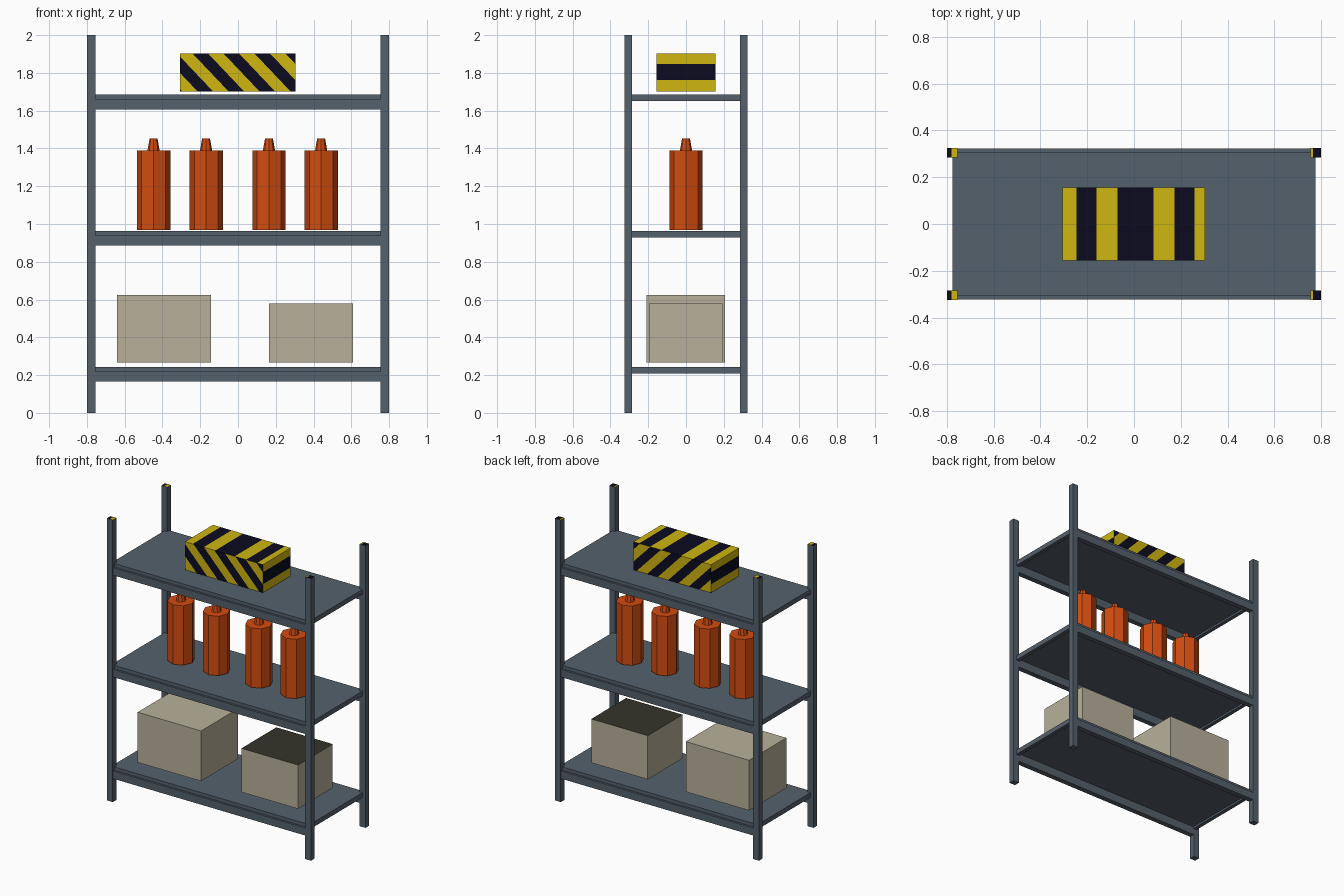
import bpy, bmesh, math
from mathutils import Vector

if "Cube" in bpy.data.objects:
    bpy.data.objects.remove(bpy.data.objects["Cube"])


def material(name, hex_colour):
    m = bpy.data.materials.new(name)
    lin = []
    for i in (0, 2, 4):
        c = int(hex_colour[i:i + 2], 16) / 255
        lin.append(c / 12.92 if c <= 0.04045 else ((c + 0.055) / 1.055) ** 2.4)
    m.diffuse_color = (*lin, 1)
    m.use_nodes = True
    m.node_tree.nodes["Principled BSDF"].inputs["Base Color"].default_value = m.diffuse_color
    return m


SLATE = material("slate_steel", "55616C")
YELLOW = material("hazard_yellow", "CFB610")
NAVY = material("dark_navy", "0B0B20")
ORANGE = material("canister_orange", "D24C10")
BEIGE = material("crate_beige", "B8B09A")
OLIVE = material("dark_olive", "34332A")


def finish(bm, name, *mats):
    bmesh.ops.recalc_face_normals(bm, faces=bm.faces)
    mesh = bpy.data.meshes.new(name)
    bm.to_mesh(mesh)
    bm.free()
    for m in mats:
        mesh.materials.append(m)
    ob = bpy.data.objects.new(name, mesh)
    bpy.context.collection.objects.link(ob)
    return ob


def box_mesh(x0, x1, y0, y1, z0, z1):
    bm = bmesh.new()
    bmesh.ops.create_cube(bm, size=1)
    for v in bm.verts:
        v.co = Vector((x1 if v.co.x > 0 else x0,
                       y1 if v.co.y > 0 else y0,
                       z1 if v.co.z > 0 else z0))
    bm.normal_update()
    return bm


def cut(bm, axis, point, normal):
    """Split only the faces whose normals lie along the given axis."""
    faces = [f for f in bm.faces if abs(f.normal[axis]) > 0.9]
    geom = set(faces)
    for f in faces:
        geom.update(f.edges)
        geom.update(f.verts)
    bmesh.ops.bisect_plane(bm, geom=list(geom), dist=1e-5,
                           plane_co=point, plane_no=normal)
    bm.normal_update()


# Posts with two-tone top caps
for sx, side, split in ((-1, "left", 0.78), (1, "right", 0.765)):
    for sy, end in ((-1, "front"), (1, "back")):
        xs = sorted((sx * 0.755, sx * 0.8))
        ys = sorted((sy * 0.285, sy * 0.325))
        bm = box_mesh(*xs, *ys, 0, 2)
        cut(bm, 2, (sx * split, 0, 0), (1, 0, 0))
        for f in bm.faces:
            if f.normal.z > 0.9:
                f.material_index = 2 if abs(f.calc_center_median().x) > split else 1
        finish(bm, f"{end}_{side}_post", SLATE, YELLOW, NAVY)

# Shelves: panel, stepped long beams, plain end beams
for label, top in (("lower", 0.243), ("middle", 0.963), ("upper", 1.685)):
    finish(box_mesh(-0.75, 0.75, -0.285, 0.285, top - 0.02, top),
           f"{label}_shelf_panel", SLATE)
    for s, end in ((-1, "front"), (1, "back")):
        bm = bmesh.new()
        profile = [(0.285, -0.078), (0.322, -0.078), (0.322, -0.024),
                   (0.308, -0.024), (0.308, 0), (0.285, 0)]
        face = bm.faces.new([bm.verts.new((-0.757, s * y, top + z)) for y, z in profile])
        out = bmesh.ops.extrude_face_region(bm, geom=[face])
        bmesh.ops.translate(bm, vec=(1.514, 0, 0),
                            verts=[g for g in out["geom"] if isinstance(g, bmesh.types.BMVert)])
        finish(bm, f"{label}_{end}_beam", SLATE)
    for s, side in ((-1, "left"), (1, "right")):
        xs = sorted((s * 0.75, s * 0.777))
        finish(box_mesh(*xs, -0.29, 0.29, top - 0.034, top), f"{label}_{side}_beam", SLATE)

# Crates on the lower shelf, the right one with a dark lid
finish(box_mesh(-0.64, -0.143, -0.21, 0.207, 0.268, 0.624), "large_crate", BEIGE)
bm = box_mesh(0.165, 0.608, -0.197, 0.193, 0.268, 0.578)
for f in bm.faces:
    f.material_index = 1 if f.normal.z > 0.9 else 0
finish(bm, "small_crate", BEIGE, OLIVE)


# Octagonal canisters with tapered nozzles
def octagon(name, x, r0, r1, z0, z1):
    bm = bmesh.new()
    rings = [[bm.verts.new((x + r * math.cos(i * math.pi / 4), r * math.sin(i * math.pi / 4), z))
              for i in range(8)] for r, z in ((r0, z0), (r1, z1))]
    for ring in rings:
        bm.faces.new(ring)
    for i in range(8):
        j = (i + 1) % 8
        bm.faces.new((rings[0][i], rings[0][j], rings[1][j], rings[1][i]))
    finish(bm, name, ORANGE)


for n, x in enumerate((-0.447, -0.169, 0.164, 0.44), 1):
    octagon(f"canister_{n}", x, 0.0885, 0.0885, 0.969, 1.39)
    octagon(f"canister_nozzle_{n}", x, 0.032, 0.021, 1.39, 1.452)

# Hazard-striped case: diagonal front/back, cross bands on top, one band on the ends
TOP, PERIOD, SLOPE, START = 1.902, 0.164, 0.95, -0.24
bm = box_mesh(-0.306, 0.304, -0.156, 0.156, 1.702, TOP)
bands = (-0.246, -0.16, -0.07, 0.083, 0.173, 0.259)
for i in range(-6, 8):
    cut(bm, 1, (START + i * PERIOD / 2, 0, TOP), (1, 0, SLOPE))
for x in bands:
    cut(bm, 2, (x, 0, 0), (1, 0, 0))
for z in (1.763, 1.848):
    cut(bm, 0, (0, 0, z), (0, 0, 1))
for f in bm.faces:
    c = f.calc_center_median()
    if abs(f.normal.y) > 0.9:
        dark = (c.x - START - SLOPE * (TOP - c.z)) % PERIOD < PERIOD / 2
    elif abs(f.normal.z) > 0.9:
        dark = sum(c.x > x for x in bands) % 2 == 1
    else:
        dark = 1.763 < c.z < 1.848
    f.material_index = int(dark)
finish(bm, "striped_case", YELLOW, NAVY)
